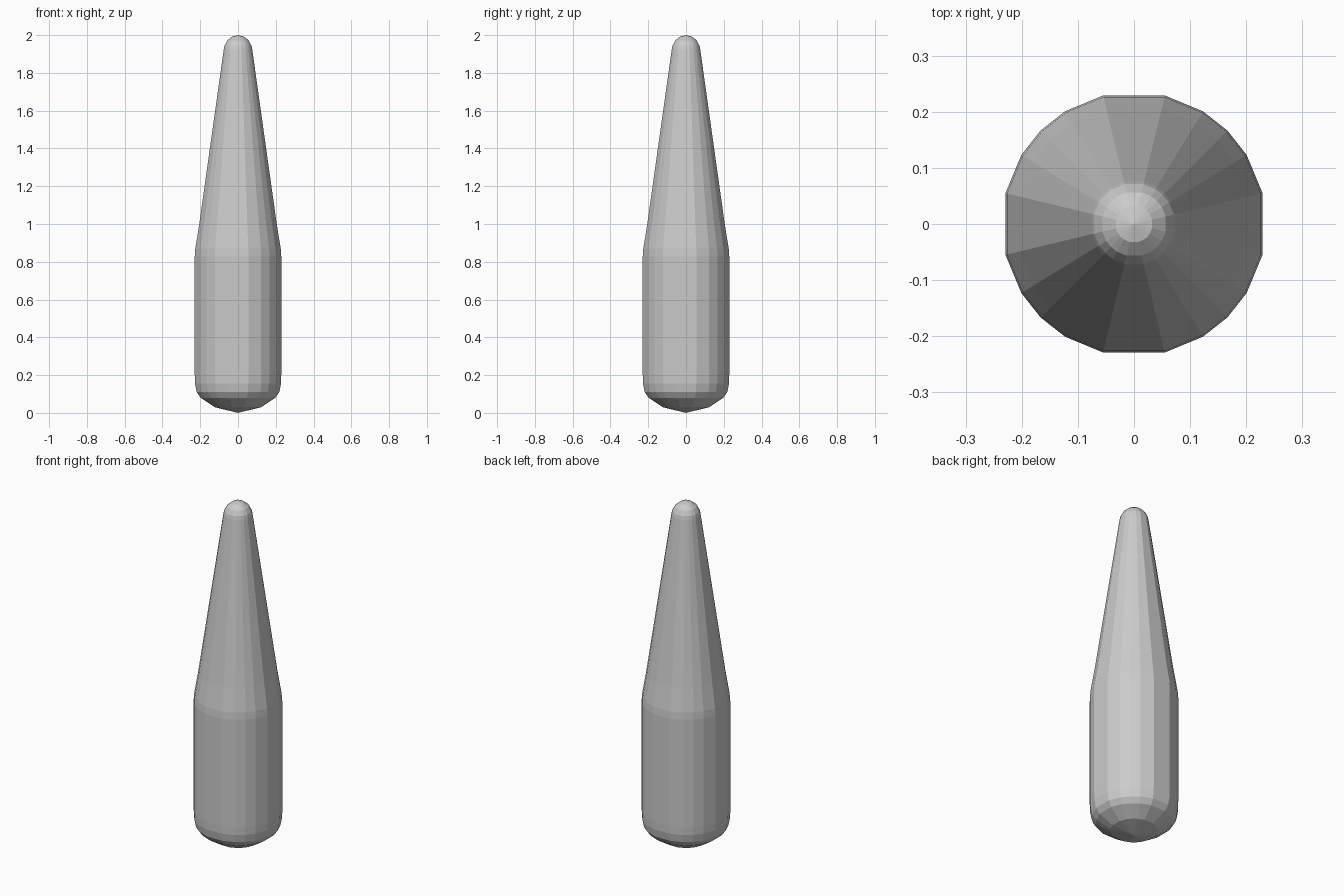
import bpy, bmesh
from math import sin, cos, radians

if "Cube" in bpy.data.objects:
    bpy.data.objects.remove(bpy.data.objects["Cube"])

# twenty-sided cross-section with a wide flat on each axis
quarter = [13.5, 31.5, 45, 58.5, 76.5]
angles = [radians(a + 90 * q) for q in range(4) for a in quarter]

# profile (corner radius, height): domed base, straight body, taper, rounded tip
profile = [(0.126, 0.03), (0.203, 0.08), (0.225, 0.11), (0.234, 0.155),
           (0.2355, 0.20), (0.2355, 0.83), (0.2325, 0.87), (0.211, 1.0), (0.0775, 1.925),
           (0.073, 1.945), (0.058, 1.972), (0.033, 1.992)]

bm = bmesh.new()
rings = [[bm.verts.new((r * cos(a), r * sin(a), z)) for a in angles] for r, z in profile]
n = len(angles)
for low, high in zip(rings, rings[1:]):
    for i in range(n):
        j = (i + 1) % n
        bm.faces.new((low[i], low[j], high[j], high[i]))

# close the base and the tip with fans
base = bm.verts.new((0, 0, 0))
tip = bm.verts.new((0, 0, 2))
for i in range(n):
    j = (i + 1) % n
    bm.faces.new((base, rings[0][j], rings[0][i]))
    bm.faces.new((tip, rings[-1][i], rings[-1][j]))

bmesh.ops.recalc_face_normals(bm, faces=bm.faces)
mesh = bpy.data.meshes.new("tapered_pin")
bm.to_mesh(mesh)
bm.free()
bpy.context.collection.objects.link(bpy.data.objects.new("tapered_pin", mesh))
